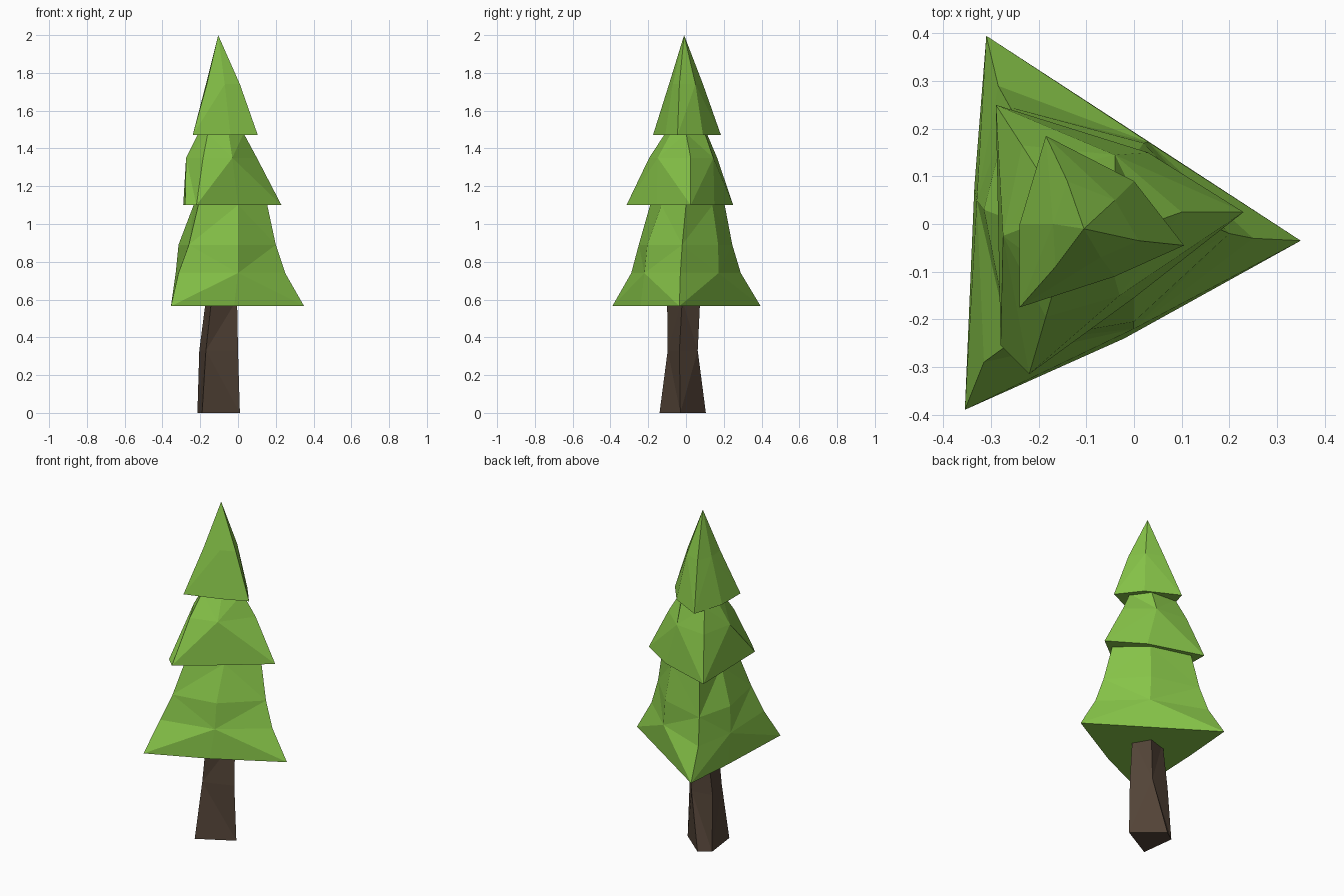
import bpy, bmesh

if "Cube" in bpy.data.objects:
    bpy.data.objects.remove(bpy.data.objects["Cube"])


def material(name, rgb):
    m = bpy.data.materials.new(name)
    m.diffuse_color = (*rgb, 1)
    m.use_nodes = True
    m.node_tree.nodes["Principled BSDF"].inputs["Base Color"].default_value = m.diffuse_color
    return m


def faceted_loft(name, mat, rings, apex=None):
    """Loft (z, [(x, y), ...]) rings into a closed, triangulated low-poly solid."""
    bm = bmesh.new()
    loops = [[bm.verts.new((x, y, z)) for x, y in pts] for z, pts in rings]
    n = len(loops[0])
    for k, (lo, hi) in enumerate(zip(loops, loops[1:])):
        for i in range(n):
            j = (i + 1) % n
            # alternate the diagonals for an irregular hand-cut look
            if (i + k) % 2:
                bm.faces.new((lo[i], lo[j], hi[i]))
                bm.faces.new((lo[j], hi[j], hi[i]))
            else:
                bm.faces.new((lo[i], lo[j], hi[j]))
                bm.faces.new((lo[i], hi[j], hi[i]))
    bm.faces.new(loops[0][::-1])
    if apex:
        tip = bm.verts.new(apex)
        for i in range(n):
            bm.faces.new((loops[-1][i], loops[-1][(i + 1) % n], tip))
    else:
        bm.faces.new(loops[-1])
    bmesh.ops.recalc_face_normals(bm, faces=bm.faces)
    me = bpy.data.meshes.new(name)
    bm.to_mesh(me)
    bm.free()
    me.materials.append(mat)
    ob = bpy.data.objects.new(name, me)
    bpy.context.collection.objects.link(ob)
    return ob


green = material("leaf_green", (0.24, 0.55, 0.065))
brown = material("bark_brown", (0.085, 0.056, 0.038))

# Trunk: tapering, slightly twisted four-sided post
faceted_loft("trunk", brown, [
    (0.0, [(.01, -.03), (-.15, .105), (-.215, .06), (-.19, -.14)]),
    (0.33, [(0, -.035), (-.08, .062), (-.205, .04), (-.17, -.097)]),
    (0.6, [(-.005, -.02), (-.06, .075), (-.17, .04), (-.14, -.1)]),
])

# Lower tier: triangular skirt, corners and side midpoints
faceted_loft("lower_branches", green, [
    (0.565, [(.35, -.035), (.02, .18), (-.31, .395), (-.335, .08), (-.355, -.39), (-.02, -.24)]),
    (0.74, [(.25, -.03), (.03, .172), (-.285, .29), (-.33, .05), (-.315, -.29), (0, -.22)]),
    (0.89, [(.2, -.02), (.02, .17), (-.26, .245), (-.315, .03), (-.26, -.25), (0, -.205)]),
    (1.1, [(.155, 0), (0, .14), (-.235, .205), (-.235, 0), (-.21, -.19), (0, -.13)]),
])

# Middle tier
faceted_loft("middle_branches", green, [
    (1.1, [(.23, .025), (.03, .15), (-.29, .25), (-.28, -.255), (-.22, -.315), (0, -.155)]),
    (1.35, [(.1, .025), (-.04, .145), (-.235, .165), (-.275, -.025), (-.185, -.195), (-.03, -.15)]),
    (1.48, [(.03, 0), (-.04, .1), (-.2, .11), (-.21, 0), (-.16, -.11), (-.05, -.08)]),
])

# Top tier with pointed tip
faceted_loft("top_branches", green, [
    (1.47, [(.105, -.045), (0, .09), (-.185, .185), (-.24, 0), (-.24, -.175), (-.04, -.11)]),
    (1.74, [(.01, -.035), (-.04, .05), (-.14, .09), (-.17, 0), (-.165, -.09), (-.07, -.07)]),
], apex=(-.105, -.01, 2.0))
